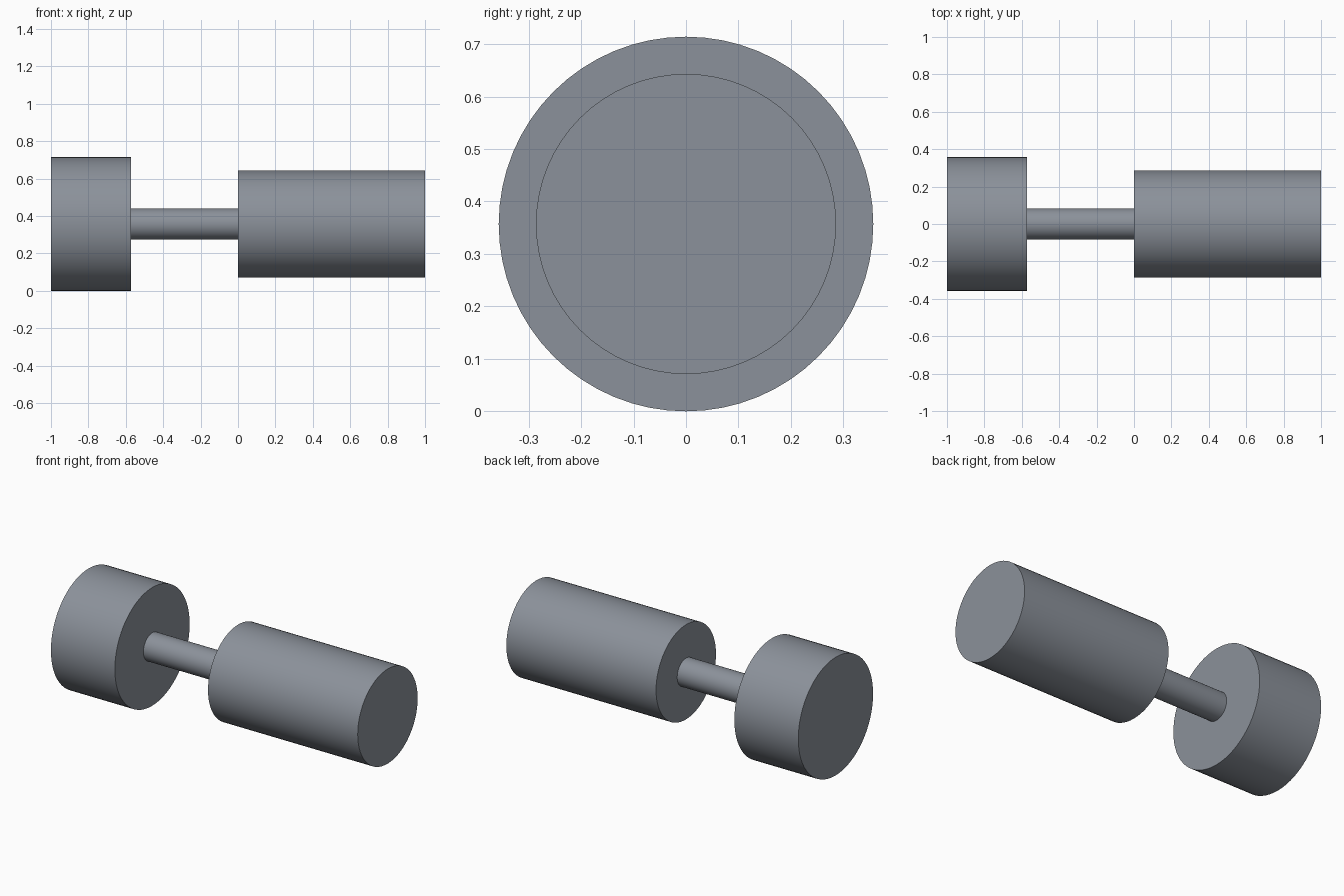
import bpy
from math import radians, pi

if "Cube" in bpy.data.objects:
    bpy.data.objects.remove(bpy.data.objects["Cube"])

AXIS_Z = 0.357  # shared centre line height

# Dark blue-grey metal
metal = bpy.data.materials.new("dark_metal")
metal.diffuse_color = (0.26, 0.285, 0.325, 1.0)
metal.use_nodes = True
metal.node_tree.nodes["Principled BSDF"].inputs["Base Color"].default_value = metal.diffuse_color


def cylinder_x(name, x0, x1, radius):
    """Round bar lying along x between x0 and x1."""
    bpy.ops.mesh.primitive_cylinder_add(
        vertices=64, radius=radius, depth=x1 - x0,
        location=((x0 + x1) / 2, 0, AXIS_Z), rotation=(0, pi / 2, 0))
    part = bpy.context.object
    part.name = name
    part.data.materials.append(metal)
    bpy.ops.object.transform_apply(location=False, rotation=True, scale=True)
    bpy.ops.object.shade_smooth_by_angle(angle=radians(30))
    return part


# Wide short head, thin neck and long barrel on one axis
cylinder_x("head", -1.0, -0.573, 0.357)
cylinder_x("neck", -0.573, 0.0, 0.084)
cylinder_x("barrel", 0.0, 1.0, 0.286)
